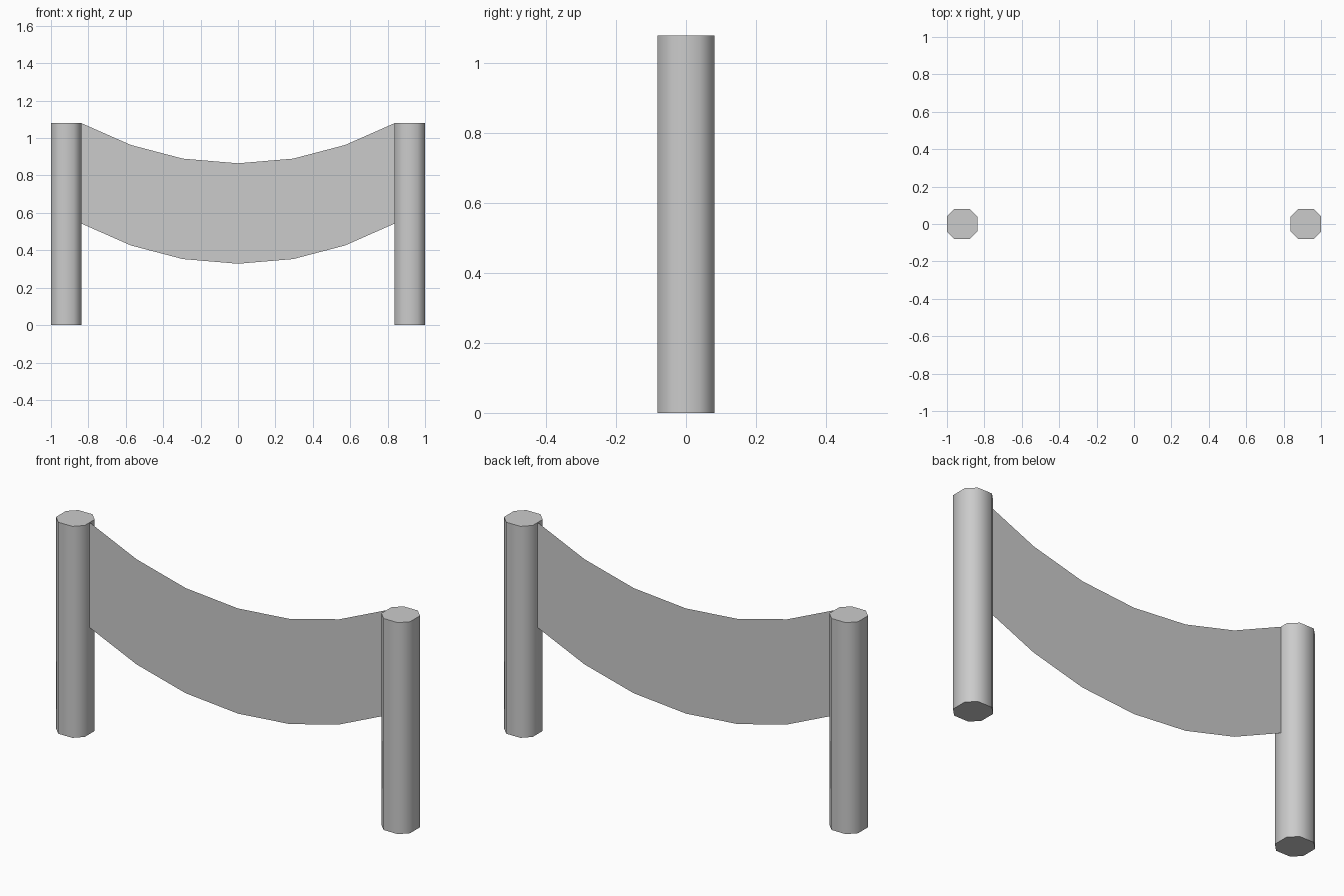
import bpy, math

if "Cube" in bpy.data.objects:
    bpy.data.objects.remove(bpy.data.objects["Cube"])

H = 1.08          # post height
R, C = 0.081, 0.04  # post half width, half length of its flat sides
PX = 1 - R        # post centre


def make_object(name, verts, faces):
    mesh = bpy.data.meshes.new(name)
    mesh.from_pydata(verts, [], faces)
    mesh.update()
    obj = bpy.data.objects.new(name, mesh)
    bpy.context.collection.objects.link(obj)
    return obj


def post(name, x):
    ring = [(R, -C), (R, C), (C, R), (-C, R), (-R, C), (-R, -C), (-C, -R), (C, -R)]
    n = len(ring)
    verts = [(x + a, b, z) for z in (0, H) for a, b in ring]
    faces = [(i, (i + 1) % n, (i + 1) % n + n, i + n) for i in range(n)]
    faces += [tuple(reversed(range(n))), tuple(range(n, 2 * n))]
    obj = make_object(name, verts, faces)
    bpy.ops.object.select_all(action='DESELECT')
    obj.select_set(True)
    bpy.context.view_layer.objects.active = obj
    bpy.ops.object.shade_smooth_by_angle(angle=math.radians(60))


# Two octagonal posts
post("left_post", -PX)
post("right_post", PX)

# Thin sagging cloth hung between the posts
half = [(0.295, 0.89), (0.573, 0.963), (1 - 2 * R, H)]
top = [(-x, z) for x, z in reversed(half)] + [(0, 0.865)] + half
n = len(top)
verts = [(x, 0, z - 0.537) for x, z in top] + [(x, 0, z) for x, z in top]
make_object("hanging_cloth", verts, [(i, i + 1, i + 1 + n, i + n) for i in range(n - 1)])
